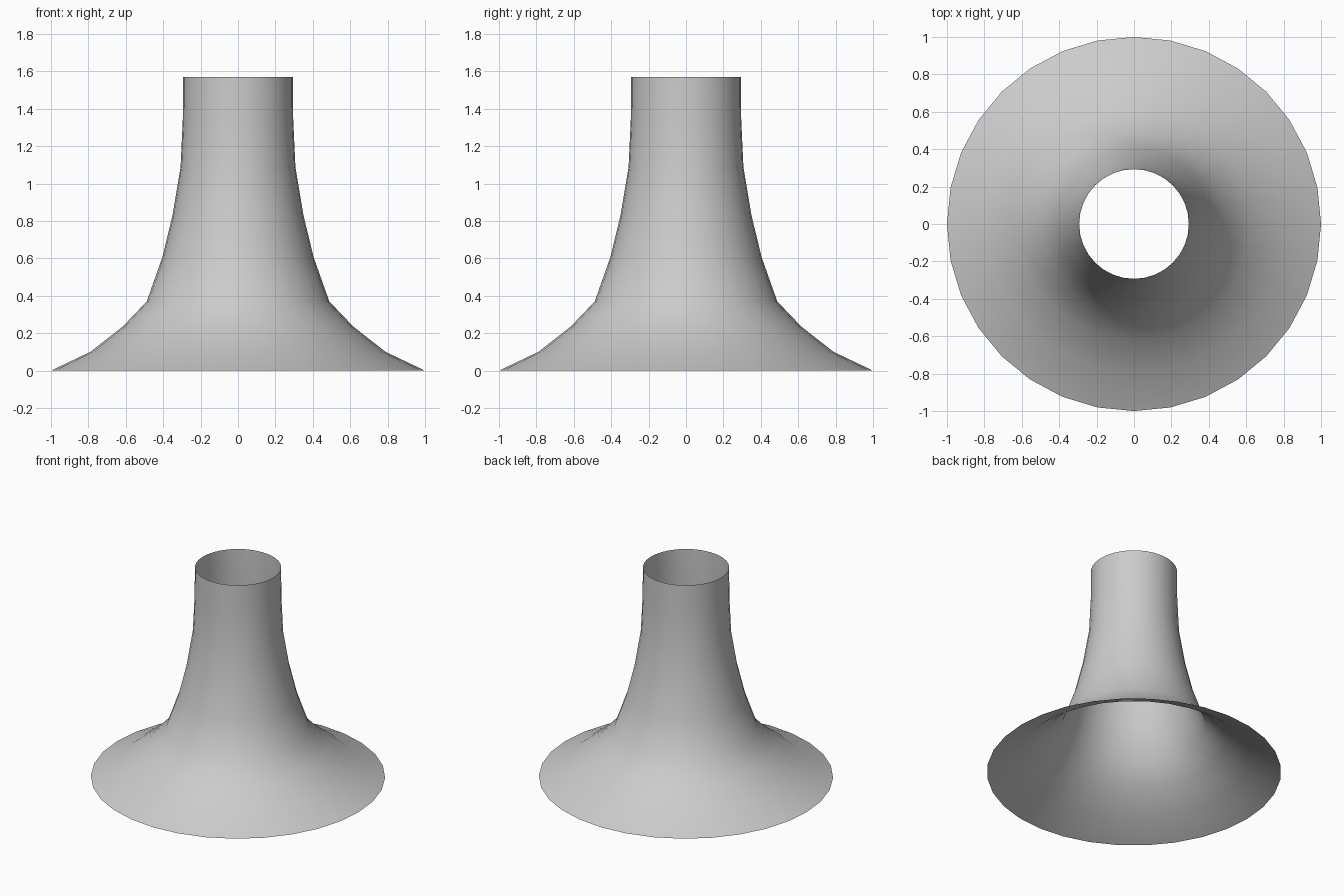
import bpy, bmesh
from math import cos, sin, tau

if "Cube" in bpy.data.objects:
    bpy.data.objects.remove(bpy.data.objects["Cube"])

SIDES = 32
# Flared profile (radius, height), from wide rim to open neck
PROFILE = [(1.0, 0.0), (0.79, 0.10), (0.617, 0.235), (0.488, 0.37), (0.405, 0.605),
           (0.35, 0.83), (0.307, 1.09), (0.295, 1.35), (0.293, 1.57)]

# Open, single-skin surface of revolution
bm = bmesh.new()
rings = [[bm.verts.new((r * cos(tau * i / SIDES), r * sin(tau * i / SIDES), z))
          for i in range(SIDES)] for r, z in PROFILE]
for low, high in zip(rings, rings[1:]):
    for i in range(SIDES):
        j = (i + 1) % SIDES
        bm.faces.new((low[i], low[j], high[j], high[i])).smooth = True

mesh = bpy.data.meshes.new("flared_funnel")
bm.to_mesh(mesh)
bm.free()
bpy.context.collection.objects.link(bpy.data.objects.new("flared_funnel", mesh))
